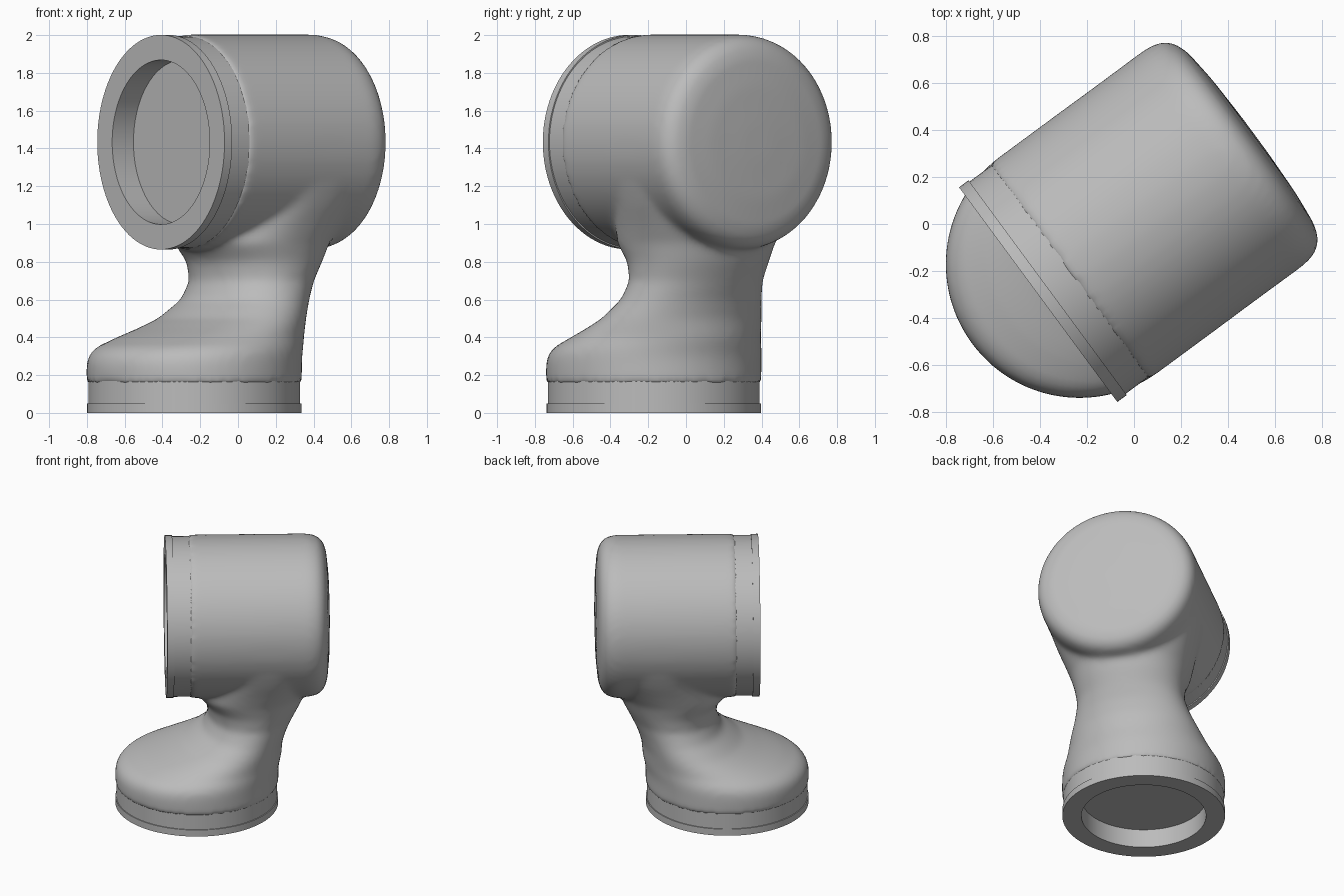
import bpy, bmesh, math
from mathutils import Matrix

if "Cube" in bpy.data.objects:
    bpy.data.objects.remove(bpy.data.objects["Cube"], do_unlink=True)

RADIUS = 0.568          # outer radius of both collars
HEAD_Z = 1.433          # height of the horizontal axis
BASE_U = -0.288         # base centre along the turned axis
FACE_U = -0.507         # open end of the head
SIDES = 96
TURN = Matrix.Rotation(math.radians(36.4), 4, "Z")
BASE_PLACE = Matrix.Translation((BASE_U, 0, 0))
HEAD_PLACE = Matrix.Translation((FACE_U, 0, HEAD_Z)) @ Matrix.Rotation(math.pi / 2, 4, "Y")

grey = bpy.data.materials.new("light_grey")
grey.use_nodes = True
GREY = (0.5, 0.5, 0.5, 1)
grey.diffuse_color = GREY
grey.node_tree.nodes["Principled BSDF"].inputs["Base Color"].default_value = GREY


def section(z, u0, u1, half_width, power):
    """Rounded cross-section between u0 and u1 at height z."""
    ring = []
    for i in range(SIDES):
        t = 2 * math.pi * i / SIDES
        c, s = math.cos(t), math.sin(t)
        x = math.copysign(abs(c) ** (2 / power), c)
        y = math.copysign(abs(s) ** (2 / power), s)
        ring.append(((u0 + u1) / 2 + x * (u1 - u0) / 2, y * half_width, z))
    return ring


def loft(bm, rings, place):
    """Skin a closed body over the rings."""
    loops = [[bm.verts.new(place @ Matrix.Translation(p).to_translation()) for p in r]
             for r in rings]
    for a, b in zip(loops, loops[1:]):
        for i in range(SIDES):
            j = (i + 1) % SIDES
            bm.faces.new((a[i], a[j], b[j], b[i]))
    bm.faces.new(loops[0][::-1])
    bm.faces.new(loops[-1])


def lathe(bm, profile, place):
    loft(bm, [section(z, -r, r, r, 2) for r, z in profile], place)


def finish(name, bm):
    bmesh.ops.recalc_face_normals(bm, faces=bm.faces)
    mesh = bpy.data.meshes.new(name)
    bm.to_mesh(mesh)
    bm.free()
    mesh.materials.append(grey)
    obj = bpy.data.objects.new(name, mesh)
    obj.matrix_world = TURN
    bpy.context.collection.objects.link(obj)
    bpy.ops.object.select_all(action="DESELECT")
    obj.select_set(True)
    bpy.context.view_layer.objects.active = obj
    bpy.ops.object.shade_smooth_by_angle(angle=math.radians(35))
    return obj


# Cast housing: waisted neck and rounded head, fused into one skin
NECK = [
    (0.15, -0.858, 0.282, 0.57, 2), (0.26, -0.858, 0.282, 0.57, 2),
    (0.31, -0.84, 0.285, 0.566, 2), (0.35, -0.793, 0.295, 0.55, 2),
    (0.40, -0.667, 0.305, 0.511, 2), (0.45, -0.52, 0.308, 0.485, 2),
    (0.50, -0.39, 0.312, 0.458, 2), (0.60, -0.25, 0.343, 0.408, 2),
    (0.70, -0.21, 0.39, 0.378, 2), (0.80, -0.225, 0.44, 0.388, 2.1),
    (0.90, -0.30, 0.48, 0.415, 2.2), (1.0, -0.25, 0.52, 0.45, 2.4),
    (1.1, -0.2, 0.565, 0.49, 2.5), (1.2, -0.2, 0.605, 0.525, 2.7),
    (1.3, -0.2, 0.63, 0.548, 3), (HEAD_Z, -0.2, 0.635, 0.56, 3.2),
]
HEAD = [(0.57, 0.15), (0.57, 1.0), (0.555, 1.06), (0.52, 1.1),
        (0.46, 1.124), (0.3, 1.14), (0.1, 1.146)]
bm = bmesh.new()
loft(bm, [section(*row) for row in NECK], Matrix.Identity(4))
lathe(bm, HEAD, HEAD_PLACE)
housing = finish("housing", bm)
remesh = housing.modifiers.new("fuse", "REMESH")
remesh.mode = "VOXEL"
remesh.voxel_size = 0.02
remesh.use_smooth_shade = True
smooth = housing.modifiers.new("blend", "SMOOTH")
smooth.factor = 0.5
smooth.iterations = 12

# Matching collars: lip, shallow groove and round recess
COLLAR = [(0.435, 0.14), (0.435, 0), (RADIUS, 0), (RADIUS, 0.05),
          (0.561, 0.05), (0.561, 0.2)]
for name, place in (("base_collar", BASE_PLACE), ("head_collar", HEAD_PLACE)):
    bm = bmesh.new()
    lathe(bm, COLLAR, place)
    finish(name, bm)
